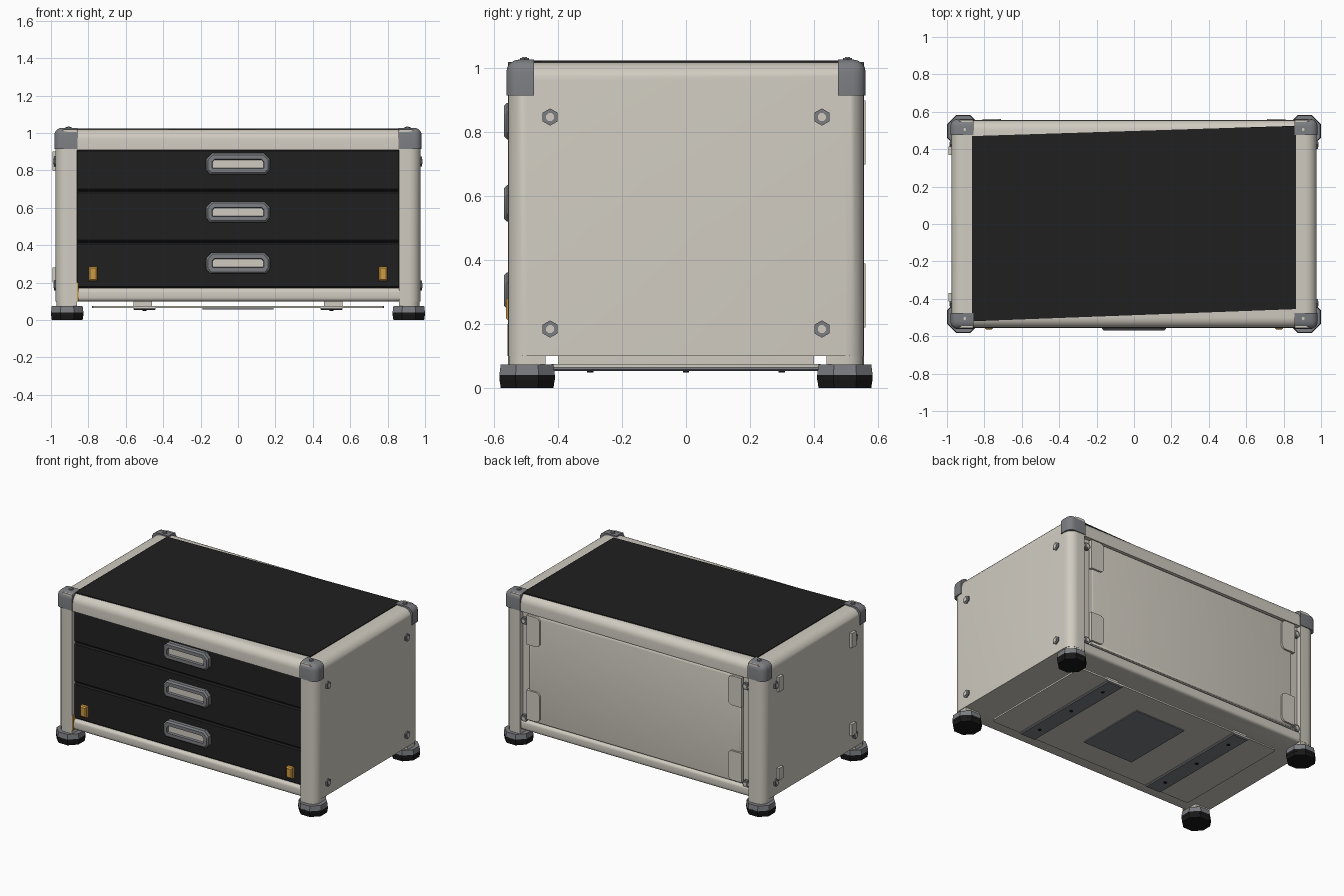
import bpy, bmesh, math
from mathutils import Vector, Matrix

if "Cube" in bpy.data.objects:
    bpy.data.objects.remove(bpy.data.objects["Cube"])


def material(name, rgb):
    m = bpy.data.materials.new(name)
    m.diffuse_color = (*rgb, 1)
    m.use_nodes = True
    m.node_tree.nodes["Principled BSDF"].inputs["Base Color"].default_value = m.diffuse_color
    return m


CREAM = material("cream_paint", (0.63, 0.60, 0.53))
BLACK = material("black_panel", (0.0145, 0.0145, 0.0145))
GREY = material("grey_plastic", (0.20, 0.205, 0.22))
RUBBER = material("black_rubber", (0.009, 0.009, 0.009))
ORANGE = material("orange_latch", (0.60, 0.32, 0.055))


def finish(name, bm, *mats):
    bmesh.ops.recalc_face_normals(bm, faces=bm.faces)
    me = bpy.data.meshes.new(name)
    bm.to_mesh(me)
    bm.free()
    for m in mats:
        me.materials.append(m)
    ob = bpy.data.objects.new(name, me)
    bpy.context.collection.objects.link(ob)
    return ob


def box(name, x, y, z, mat, bevel=0, seg=3, pick=None):
    """Box from ranges; pick(direction of edge from centre) chooses bevelled edges."""
    bm = bmesh.new()
    lo = Vector(map(min, (x, y, z)))
    hi = Vector(map(max, (x, y, z)))
    bmesh.ops.create_cube(bm, size=2)
    edges = []
    for e in bm.edges:
        mid = (e.verts[0].co + e.verts[1].co) / 2
        if pick is None or pick(mid):
            edges.append(e)
    c, h = (lo + hi) / 2, (hi - lo) / 2
    for v in bm.verts:
        v.co = Vector(v.co[i] * h[i] + c[i] for i in range(3))
    if bevel:
        bmesh.ops.bevel(bm, geom=edges, offset=bevel, segments=seg,
                        profile=0.5, affect='EDGES', clamp_overlap=True)
    return finish(name, bm, mat)


def prism(name, centre, radius, depth, mat, normal=(0, 0, 1), sides=8, top=1.0):
    bm = bmesh.new()
    bmesh.ops.create_cone(bm, cap_ends=True, segments=sides, radius1=radius,
                          radius2=radius * top, depth=depth)
    rot = Vector((0, 0, 1)).rotation_difference(Vector(normal)).to_matrix().to_4x4()
    spin = Matrix.Rotation(math.pi / sides, 4, 'Z')
    bm.transform(Matrix.Translation(centre) @ rot @ spin)
    return finish(name, bm, mat)


def bolt(name, centre, normal, r=0.027):
    n = Vector(normal)
    prism(name, centre, r, 0.02, GREY, normal, 6)
    prism(name + "_centre", Vector(centre) + n * 0.008, r * 0.5, 0.012, CREAM, normal, 8)


# inner cabinet block
box("cabinet_core", (-0.90, 0.90), (-0.50, 0.525), (0.10, 1.01), CREAM)
box("drawer_backing", (-0.865, 0.865), (-0.515, -0.49), (0.15, 0.92), BLACK)

# side walls with rounded posts front and back
for s, side in ((-1, "left"), (1, "right")):
    box(side + "_wall", (s * 0.86, s * 0.975), (-0.557, 0.557), (0.10, 1.02), CREAM,
        0.06, 6, lambda m, s=s: m.x * s > 0.5 and m.z > -0.5)

# horizontal rails front and back
for s, end in ((-1, "front"), (1, "back")):
    box(end + "_top_rail", (-0.87, 0.87), (s * 0.42, s * 0.555), (0.91, 1.02), CREAM,
        0.055, 6, lambda m, s=s: m.y * s > 0.5 and m.z > 0.5)
    box(end + "_bottom_rail", (-0.87, 0.87), (s * 0.42, s * 0.55), (0.10, 0.17), CREAM,
        0.02, 4, lambda m, s=s: m.y * s > 0.5 and abs(m.z) > 0.5)

# skewed dark worktop plate
bm = bmesh.new()
quad = [bm.verts.new((x, y, 1.018)) for x, y in
        ((-0.865, -0.52), (0.865, -0.455), (0.865, 0.525), (-0.865, 0.47))]
face = bm.faces.new(quad)
ext = bmesh.ops.extrude_face_region(bm, geom=[face])
for v in ext["geom"]:
    if isinstance(v, bmesh.types.BMVert):
        v.co.z += 0.007
finish("top_panel", bm, BLACK)

# drawers with chamfered grey pulls
for i, (z0, z1, hz) in enumerate(((0.172, 0.415, 0.305), (0.42, 0.688, 0.578), (0.693, 0.912, 0.835))):
    box(f"drawer_{i + 1}", (-0.857, 0.857), (-0.535, -0.50), (z0, z1), BLACK,
        0.008, 1, lambda m: m.y < -0.5 and abs(m.z) > 0.5)
    bm = bmesh.new()
    outline = ((-0.17, 0.025), (-0.14, 0.057), (0.14, 0.057), (0.17, 0.025),
               (0.17, -0.033), (0.148, -0.057), (-0.148, -0.057), (-0.17, -0.033))
    front = bm.faces.new([bm.verts.new((x, -0.53, hz + z)) for x, z in outline])
    for dist, depth in ((0, -0.03), (0.01, -0.01), (0.022, 0), (0.003, 0.015)):
        # step out, round the lip, then sink the pocket
        if dist == 0:
            ext = bmesh.ops.extrude_face_region(bm, geom=[front])
            new = [g for g in ext["geom"] if isinstance(g, bmesh.types.BMFace)][0]
            for v in new.verts:
                v.co.y += depth
            front = new
        else:
            bmesh.ops.inset_region(bm, faces=[front], thickness=dist, use_even_offset=True)
            for v in front.verts:
                v.co.y += depth
    front.material_index = 1
    finish(f"drawer_pull_{i + 1}", bm, GREY, CREAM)

# orange latches
for s, side in ((-1, "left"), (1, "right")):
    box(side + "_latch", (s * 0.752, s * 0.80), (-0.563, -0.53), (0.21, 0.285), ORANGE,
        0.008, 1, lambda m: m.y < -0.5)
box("latch_strip", (-0.862, -0.853), (-0.558, -0.53), (0.10, 0.20), ORANGE)

# corner brackets, boots, feet and bolts
for sx, side in ((-1, "left"), (1, "right")):
    for sy, end in ((-1, "front"), (1, "back")):
        n = f"{end}_{side}_"
        box(n + "corner_bracket", (sx * 0.857, sx * 0.982), (sy * 0.475, sy * 0.562),
            (0.915, 1.028), GREY, 0.04, 4,
            lambda m, sx=sx, sy=sy: (m.x * sx > 0.5 and m.y * sy > 0.5)
            or (m.z > 0.5 and (m.x * sx > 0.5 or m.y * sy > 0.5)))
        bolt(n + "bracket_bolt", (sx * 0.905, sy * 0.505, 1.022), (0, 0, 1), 0.016)
        box(n + "boot", (sx * 0.862, sx * 0.97), (sy * 0.44, sy * 0.556), (0.07, 0.11), CREAM,
            0.055, 5, lambda m, sx=sx, sy=sy: m.x * sx > 0.5 and m.y * sy > 0.5)
        c = (sx * 0.913, sy * 0.497)
        prism(n + "foot_collar", (*c, 0.057), 0.094, 0.034, GREY, top=0.95)
        prism(n + "foot_pad", (*c, 0.033), 0.094, 0.016, RUBBER)
        prism(n + "foot_sole", (*c, 0.013), 0.089, 0.026, RUBBER, top=1.05)
        for z, lv in ((0.185, "lower"), (0.848, "upper")):
            bolt(n + lv + "_side_bolt", (sx * 0.973, sy * 0.425, z), (sx, 0, 0))
            if sy > 0:
                bolt(n + lv + "_back_bolt", (sx * 0.835, 0.542, z), (0, 1, 0), 0.025)

# back cover with four rounded tabs
box("back_panel", (-0.80, 0.80), (0.51, 0.55), (0.175, 0.905), CREAM,
    0.015, 3, lambda m: m.y > 0.5)
for sx, side in ((-1, "left"), (1, "right")):
    for z0, z1, lv in ((0.19, 0.39, "lower"), (0.70, 0.90, "upper")):
        box(f"back_tab_{side}_{lv}", (sx * 0.71, sx * 0.81), (0.54, 0.562), (z0, z1), CREAM,
            0.03, 4, lambda m, sx=sx: m.x * sx < -0.5 and abs(m.z) > 0.5)

# small hinge tabs on the left wall
for sy, end in ((-1, "front"), (1, "back")):
    for z0, z1, lv in ((0.20, 0.28, "lower"), (0.80, 0.90, "upper")):
        box(f"left_tab_{end}_{lv}", (-0.993, -0.97), (sy * 0.37, sy * 0.415), (z0, z1), CREAM)

# underside tray, runners and cover plate
box("bottom_tray", (-0.78, 0.78), (-0.42, 0.42), (0.064, 0.075), CREAM,
    0.02, 2, lambda m: abs(m.x) > 0.5 and abs(m.y) > 0.5)
box("bottom_cover", (-0.19, 0.19), (-0.25, 0.25), (0.057, 0.066), GREY)
for s, side in ((-1, "left"), (1, "right")):
    box(side + "_runner", (s * 0.44, s * 0.56), (-0.42, 0.42), (0.053, 0.066), GREY,
        0.006, 1, lambda m: m.z < -0.5)
    box(side + "_runner_spacer", (s * 0.46, s * 0.56), (-0.40, 0.40), (0.07, 0.105), CREAM)
    for y in (-0.3, 0, 0.3):
        prism(f"{side}_runner_screw", (s * 0.5, y, 0.052), 0.011, 0.006, RUBBER)

# smooth rounded edges, keep flat faces crisp
for ob in bpy.data.objects:
    ob.select_set(True)
    bpy.context.view_layer.objects.active = ob
bpy.ops.object.shade_smooth_by_angle(angle=math.radians(30))
